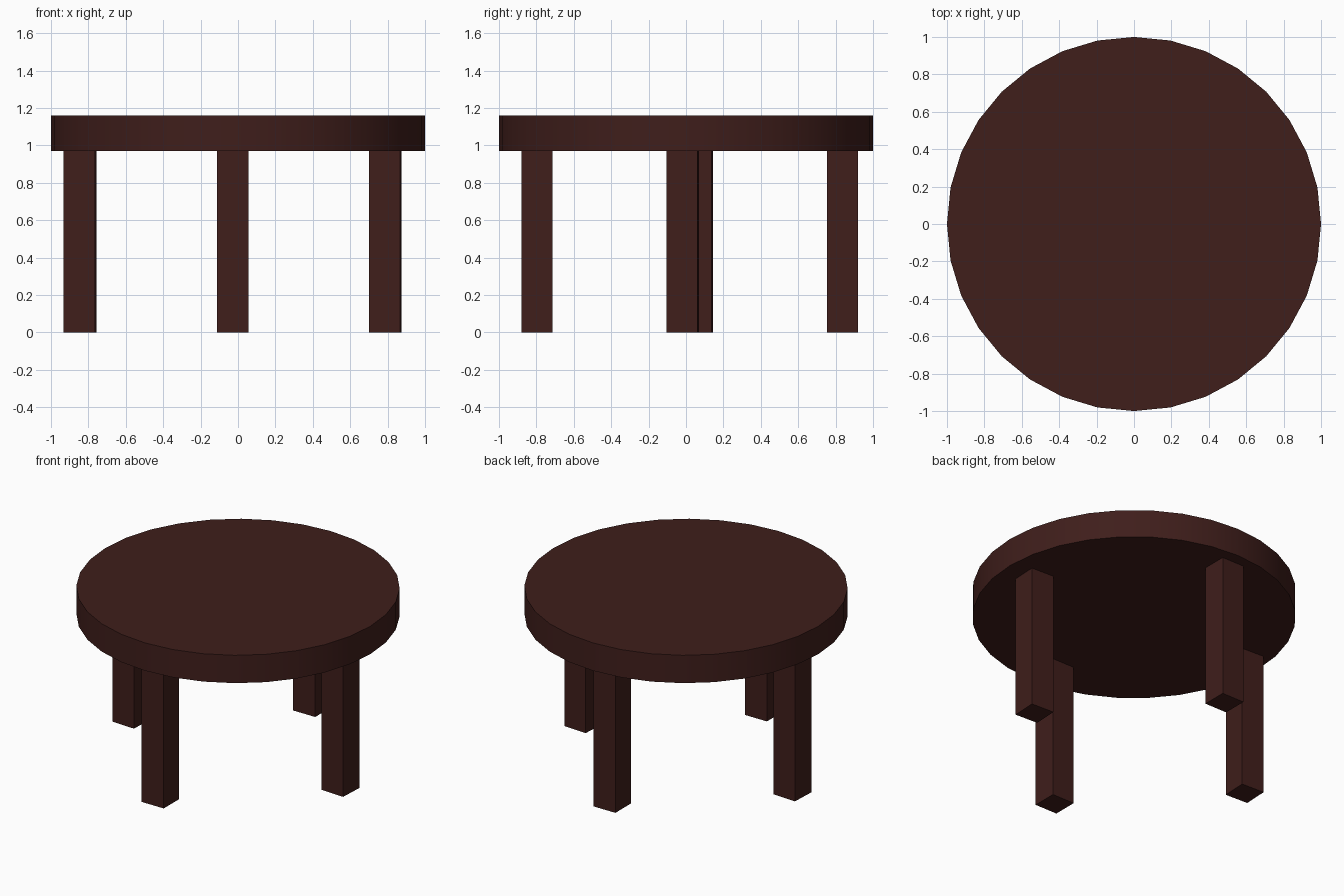
import bpy
from math import radians

if "Cube" in bpy.data.objects:
    bpy.data.objects.remove(bpy.data.objects["Cube"])

wood = bpy.data.materials.new("dark_wood")
wood.diffuse_color = (0.05, 0.013, 0.011, 1)
wood.use_nodes = True
wood.node_tree.nodes["Principled BSDF"].inputs["Base Color"].default_value = wood.diffuse_color

TOP_Z, UNDERSIDE_Z = 1.16, 0.97
LEG_WIDTH = 0.167

# Round table top with smooth rim and crisp edges
bpy.ops.mesh.primitive_cylinder_add(
    vertices=32, radius=1, depth=TOP_Z - UNDERSIDE_Z,
    location=(0, 0, (TOP_Z + UNDERSIDE_Z) / 2))
top = bpy.context.object
top.name = "table_top"
top.data.materials.append(wood)
bpy.ops.object.shade_smooth_by_angle(angle=radians(30))


# Square legs, the side pair turned very slightly
def add_leg(name, x, y, turn=0):
    bpy.ops.mesh.primitive_cube_add(
        size=1, location=(x, y, UNDERSIDE_Z / 2), rotation=(0, 0, radians(turn)))
    leg = bpy.context.object
    leg.name = name
    leg.scale = (LEG_WIDTH, LEG_WIDTH, UNDERSIDE_Z)
    leg.data.materials.append(wood)


add_leg("front_leg", -0.028, -0.797)
add_leg("back_leg", -0.028, 0.837)
add_leg("left_leg", -0.845, 0.058, -2.7)
add_leg("right_leg", 0.788, -0.018, -2.7)
